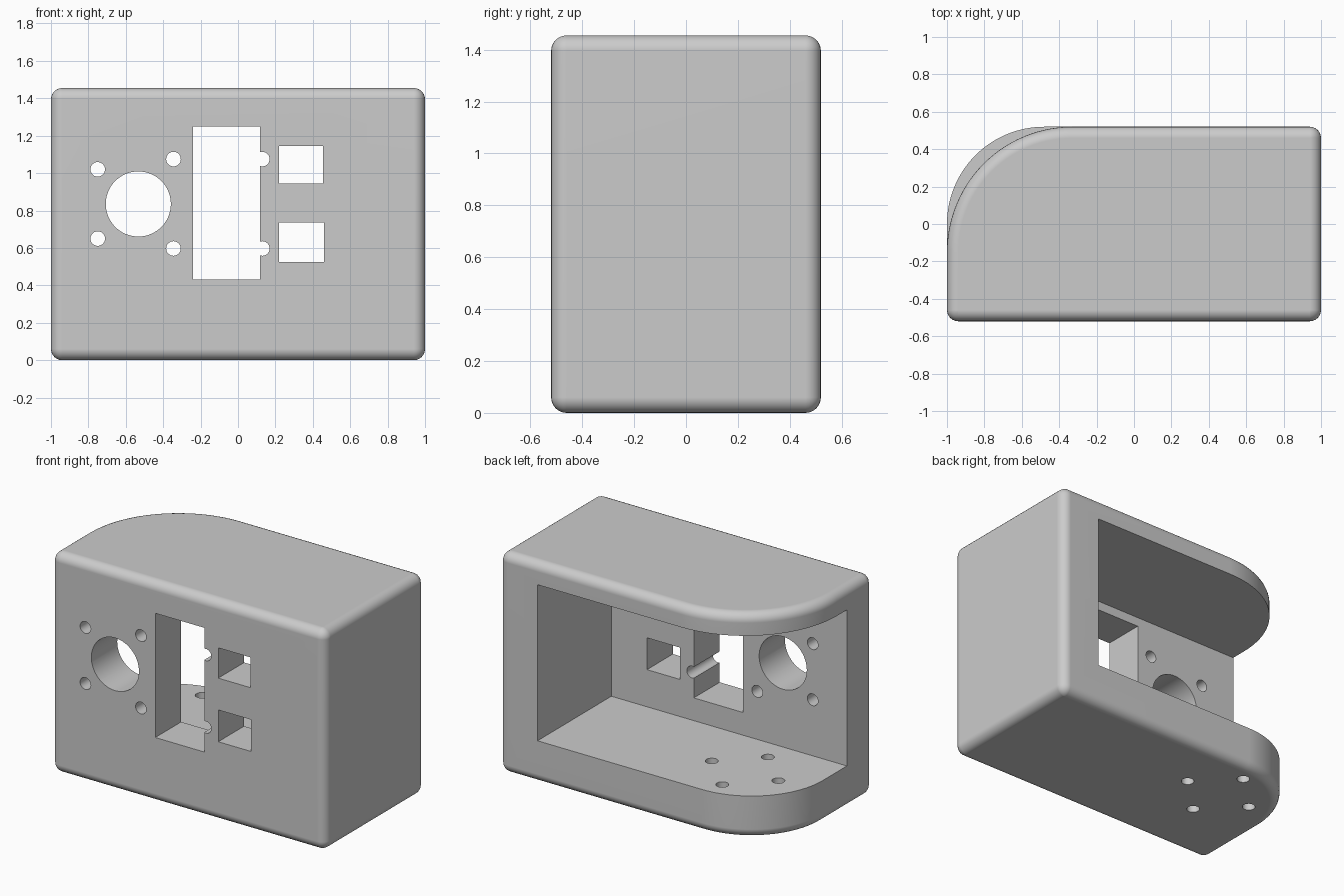
import bpy, bmesh, math
from mathutils import Matrix

if "Cube" in bpy.data.objects:
    bpy.data.objects.remove(bpy.data.objects["Cube"])

FILLET, HX, HY, H = 0.06, 1.0, 0.52, 1.455

grey = bpy.data.materials.new("plain grey")
grey.diffuse_color = (0.6, 0.6, 0.6, 1)
grey.use_nodes = True
grey.node_tree.nodes["Principled BSDF"].inputs["Base Color"].default_value = grey.diffuse_color


def make_object(name, bm):
    bmesh.ops.recalc_face_normals(bm, faces=bm.faces[:])
    me = bpy.data.meshes.new(name)
    bm.to_mesh(me)
    bm.free()
    me.materials.append(grey)
    ob = bpy.data.objects.new(name, me)
    bpy.context.collection.objects.link(ob)
    return ob


def ring(bm, z, inset, big_radius):
    """Rounded rectangle with one large corner at the back left."""
    verts = []
    corners = [(1, 1, FILLET, 6), (-1, 1, big_radius, 28),
               (-1, -1, FILLET, 6), (1, -1, FILLET, 6)]
    for k, (sx, sy, r, n) in enumerate(corners):
        cx, cy = sx * (HX - r), sy * (HY - r)
        for i in range(n + 1):
            a = math.pi / 2 * (k + i / n)
            verts.append(bm.verts.new((cx + (r - inset) * math.cos(a),
                                       cy + (r - inset) * math.sin(a), z)))
    return verts


# Body: stacked rings with filleted bottom and top edges
bm = bmesh.new()
steps = [math.pi / 2 * i / 6 for i in range(7)]
rings = [ring(bm, FILLET * (1 - math.cos(a)), FILLET * (1 - math.sin(a)), 0.52) for a in steps]
rings.append(ring(bm, 0.7, 0, 0.52))
rings.append(ring(bm, 0.8, 0, 0.67))
rings += [ring(bm, H - FILLET * (1 - math.cos(a)), FILLET * (1 - math.sin(a)), 0.67)
          for a in reversed(steps)]
for lo, hi in zip(rings, rings[1:]):
    n = len(lo)
    for i in range(n):
        j = (i + 1) % n
        bm.faces.new((lo[i], lo[j], hi[j], hi[i]))
bm.faces.new(rings[0][::-1])
bm.faces.new(rings[-1])
bmesh.ops.remove_doubles(bm, verts=bm.verts[:], dist=0.0005)
body = make_object("sensor_housing", bm)


def cut(bm):
    """Subtract a cutter mesh from the body, then discard the cutter."""
    cutter = make_object("cutter", bm)
    cutter.hide_render = True
    mod = body.modifiers.new("cut", 'BOOLEAN')
    mod.operation = 'DIFFERENCE'
    mod.solver = 'EXACT'
    mod.object = cutter
    bpy.context.view_layer.objects.active = body
    bpy.ops.object.modifier_apply(modifier=mod.name)
    bpy.data.objects.remove(cutter)


def cut_box(x0, x1, y0, y1, z0, z1):
    bm = bmesh.new()
    bmesh.ops.create_cube(bm, size=1)
    bmesh.ops.scale(bm, vec=(x1 - x0, y1 - y0, z1 - z0), verts=bm.verts[:])
    bmesh.ops.translate(bm, vec=((x0 + x1) / 2, (y0 + y1) / 2, (z0 + z1) / 2), verts=bm.verts[:])
    cut(bm)


def cut_hole(x, y, z, r, along_y, segs=32):
    bm = bmesh.new()
    bmesh.ops.create_cone(bm, cap_ends=True, segments=segs, radius1=r, radius2=r, depth=0.6)
    rot = Matrix.Rotation(math.pi / 2 if along_y else 0, 4, 'X')
    bmesh.ops.transform(bm, matrix=Matrix.Translation((x, y, z)) @ rot, verts=bm.verts[:])
    cut(bm)


# Cavity open to the back and the left
cut_box(-1.5, 0.72, -0.25, 1.0, 0.28, 1.31)

# Rectangular windows in the front wall
for x0, x1, z0, z1 in [(-0.24, 0.118, 0.43, 1.25),
                       (0.22, 0.455, 0.945, 1.145),
                       (0.22, 0.46, 0.525, 0.735)]:
    cut_box(x0, x1, -0.7, -0.1, z0, z1)

# Round port and screw holes in the front wall
cut_hole(-0.533, -0.4, 0.835, 0.174, True, 64)
for x, z in [(-0.75, 1.02), (-0.75, 0.65), (-0.345, 1.075), (-0.345, 0.597),
             (0.13, 1.075), (0.13, 0.597)]:
    cut_hole(x, -0.4, z, 0.039, True)

# Diamond of four screw holes in the floor
for k in range(4):
    a = k * math.pi / 2
    cut_hole(-0.54 + 0.243 * math.cos(a), 0.155 + 0.238 * math.sin(a), 0.14, 0.039, False)

# Smooth fillets, crisp cut edges, flat large faces
bpy.ops.object.select_all(action='DESELECT')
body.select_set(True)
bpy.context.view_layer.objects.active = body
bpy.ops.object.shade_smooth_by_angle(angle=math.radians(30))
wn = body.modifiers.new("flat_normals", 'WEIGHTED_NORMAL')
wn.keep_sharp = True
